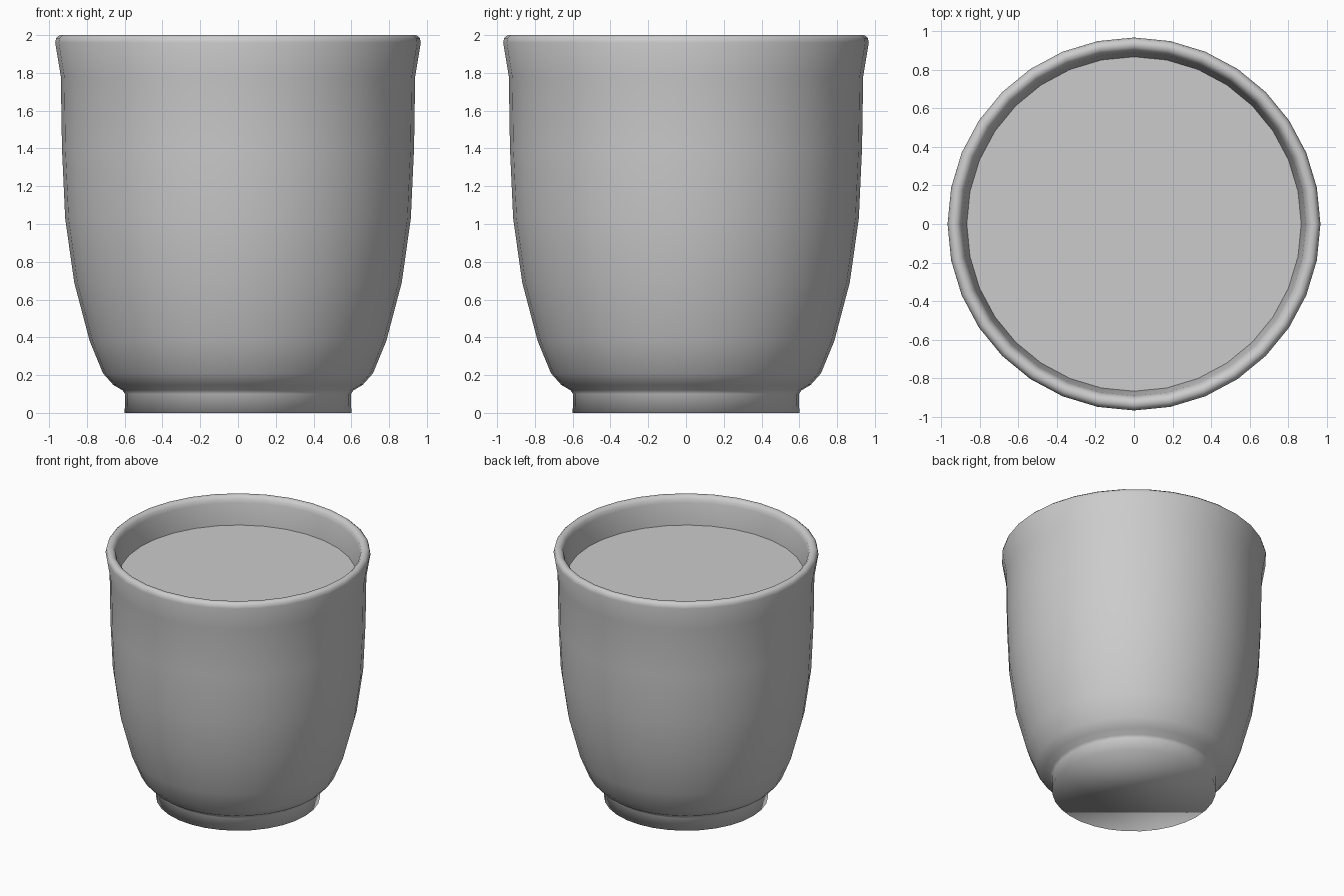
import bpy
import bmesh
from math import cos, sin, pi

SIDES = 32

cube = bpy.data.objects.get("Cube")
if cube:
    bpy.data.objects.remove(cube, do_unlink=True)


def make_material(name, colour):
    mat = bpy.data.materials.new(name)
    mat.use_nodes = True
    mat.diffuse_color = colour
    mat.node_tree.nodes["Principled BSDF"].inputs["Base Color"].default_value = colour
    return mat


def ring(bm, radius, z):
    return [bm.verts.new((radius * cos(2 * pi * i / SIDES),
                          radius * sin(2 * pi * i / SIDES), z))
            for i in range(SIDES)]


def finish(bm, name, mat):
    mesh = bpy.data.meshes.new(name)
    bm.to_mesh(mesh)
    bm.free()
    mesh.materials.append(mat)
    obj = bpy.data.objects.new(name, mesh)
    bpy.context.collection.objects.link(obj)
    return obj


def lathe(name, profile, mat):
    """Spin a (radius, height) profile and close both ends with flat caps."""
    bm = bmesh.new()
    rings = [ring(bm, r, z) for r, z in profile]
    for low, high in zip(rings, rings[1:]):
        for i in range(SIDES):
            j = (i + 1) % SIDES
            bm.faces.new((low[i], low[j], high[j], high[i]))
    bm.faces.new(rings[0][::-1])
    bm.faces.new(rings[-1])
    for face in bm.faces:
        face.smooth = True
    return finish(bm, name, mat)


grey = make_material("plain grey", (0.6, 0.6, 0.6, 1))

# Cup: foot and outer wall upward, round lip, inner wall down to the floor
foot = [(0.6, 0), (0.598, 0.1), (0.612, 0.12)]
outer_wall = [(0.66, 0.148), (0.715, 0.21), (0.785, 0.38), (0.867, 0.69),
              (0.915, 1.03), (0.932, 1.4), (0.938, 1.78)]
lip = [(0.968, 1.96), (0.962, 1.985), (0.945, 2), (0.92, 2), (0.9, 1.98)]
inner_wall = [(0.892, 1.95), (0.868, 1.78), (0.86, 1.4), (0.84, 1.03),
              (0.79, 0.69), (0.71, 0.38), (0.6, 0.22)]
lathe("cup", foot + outer_wall + lip + inner_wall, grey)

# Drink: flat surface a little below the lip
bm = bmesh.new()
bm.faces.new(ring(bm, 0.868, 1.78))
finish(bm, "drink_surface", grey)
